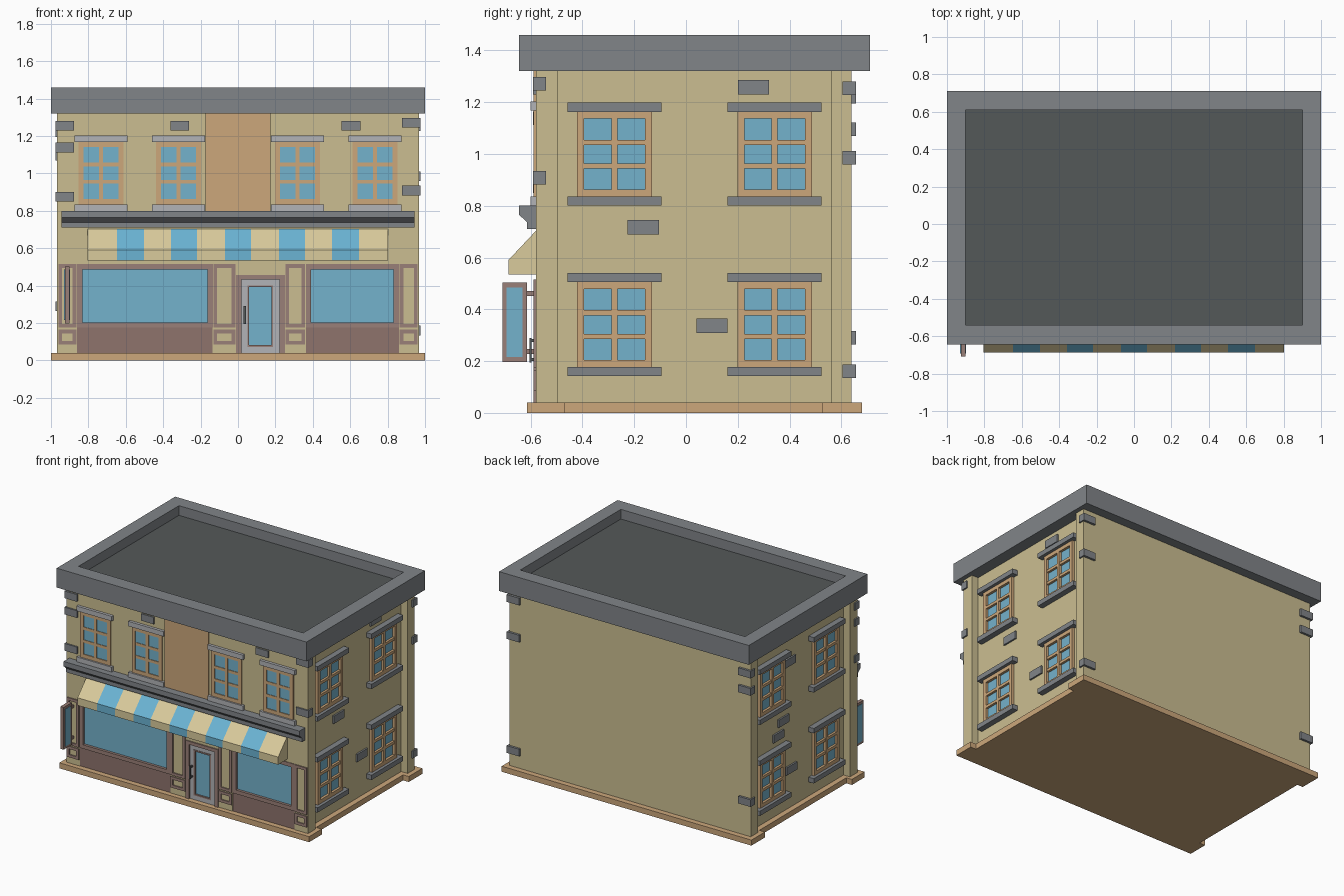
import bpy, bmesh

if "Cube" in bpy.data.objects:
    bpy.data.objects.remove(bpy.data.objects["Cube"])

def material(name, hexcol):
    m = bpy.data.materials.new(name)
    c = [int(hexcol[i:i + 2], 16) / 255 for i in (0, 2, 4)]
    m.diffuse_color = [((v + 0.055) / 1.055) ** 2.4 for v in c] + [1]
    m.use_nodes = True
    m.node_tree.nodes["Principled BSDF"].inputs["Base Color"].default_value = m.diffuse_color
    return m

WALL = material("sand_wall", "CBBE91")
WOOD = material("tan_wood", "CCA77B")
GREY = material("grey_stone", "818589")
ROOF = material("dark_roof", "545859")
LIGHT = material("light_grey", "B2B3B7")
MAUVE = material("mauve_trim", "9A8078")
BROWN = material("dark_mauve_panel", "8E736C")
GLASS = material("blue_glass", "74B2CC")
CREAM = material("awning_cream", "DACB9C")
BLUE = material("awning_blue", "6BB4D4")

FRONT_Y, SIDE_X = -0.58, 0.915

def boxes(name, mat, items):
    """One object made of boxes given as (x0, x1, y0, y1, z0, z1)."""
    bm = bmesh.new()
    for x0, x1, y0, y1, z0, z1 in items:
        vs = bmesh.ops.create_cube(bm, size=1)["verts"]
        for v in vs:
            v.co = (x0 if v.co.x < 0 else x1, y0 if v.co.y < 0 else y1, z0 if v.co.z < 0 else z1)
    return finish(name, bm, [mat])

def finish(name, bm, mats):
    bmesh.ops.recalc_face_normals(bm, faces=bm.faces)
    me = bpy.data.meshes.new(name)
    bm.to_mesh(me)
    bm.free()
    for m in mats:
        me.materials.append(m)
    ob = bpy.data.objects.new(name, me)
    bpy.context.collection.objects.link(ob)
    return ob

def on(face, u0, u1, v0, v1, d, back=0.01):
    """Box on a facade: u along the wall, v up, d how far it stands out."""
    if face == "front":
        return (u0, u1, FRONT_Y - d, FRONT_Y + back, v0, v1)
    if face == "right":
        return (SIDE_X - back, SIDE_X + d, u0, u1, v0, v1)
    return (-SIDE_X - d, -SIDE_X + back, u0, u1, v0, v1)

def ring(face, u0, u1, v0, v1, w, d, back=0.01):
    """Four bars forming a rectangular frame."""
    return [on(face, u0, u0 + w, v0, v1, d, back), on(face, u1 - w, u1, v0, v1, d, back),
            on(face, u0 + w, u1 - w, v0, v0 + w, d, back), on(face, u0 + w, u1 - w, v1 - w, v1, d, back)]

def extrude_profile(name, pts, xs, mats, rule=lambda i: 0):
    """Sweep a closed (y, z) profile along x through the stations xs."""
    bm = bmesh.new()
    rows = [[bm.verts.new((x, y, z)) for y, z in pts] for x in xs]
    n = len(pts)
    for i in range(len(xs) - 1):
        for j in range(n):
            k = (j + 1) % n
            f = bm.faces.new((rows[i][j], rows[i][k], rows[i + 1][k], rows[i + 1][j]))
            f.material_index = rule(i)
    bm.faces.new(rows[0])
    bm.faces.new(rows[-1])
    return finish(name, bm, mats)

# Base slab, notched along both sides
boxes("base_slab", WOOD, [(-1, 1, -0.615, -0.47, 0, 0.04), (-1, 1, 0.525, 0.68, 0, 0.04),
                          (-0.955, 0.955, -0.47, 0.525, 0, 0.04)])

# Walls: core, corner piers, upper front slab, inner shop piers
walls = [(-SIDE_X, SIDE_X, -0.545, 0.64, 0.04, 1.34), (-0.86, 0.86, FRONT_Y, -0.54, 0.51, 1.32)]
for s in (-1, 1):
    a, b = sorted((s * 0.86, s * 0.967))
    walls += [(a, b, FRONT_Y, -0.495, 0.04, 1.32), (a, b, 0.56, 0.64, 0.04, 1.32)]
piers = [(-0.135, -0.01), (0.25, 0.363)]
walls += [(a, b, FRONT_Y, -0.54, 0.04, 0.52) for a, b in piers]
boxes("walls", WALL, walls)

# Roof parapet and sunken roof
boxes("roof_parapet", GREY, [(-1, 1, -0.645, -0.54, 1.32, 1.46), (-1, 1, 0.61, 0.71, 1.32, 1.46),
                             (-1, -0.9, -0.54, 0.61, 1.32, 1.46), (0.9, 1, -0.54, 0.61, 1.32, 1.46)])
boxes("roof_deck", ROOF, [(-0.9, 0.9, -0.54, 0.61, 1.345, 1.39)])

# Sash windows
def window(name, face, u, half, v0, v1, stone):
    ub = half + (0.02 if face == "front" else 0.037)
    e, m, t = 0.027, 0.011, 0.02
    d = 0.008 if face == "front" else 0.02
    bars = ring(face, u - half, u + half, v0, v1, e, d)
    bars.append(on(face, u - m, u + m, v0 + e, v1 - e, d))
    for i in (1, 2):
        z = v0 + e + (v1 - v0 - 2 * e) * i / 3
        for a, b in ((u - half + e, u - m), (u + m, u + half - e)):
            bars.append(on(face, a, b, z - t / 2, z + t / 2, d - 0.002))
    boxes(name + "_frame", WOOD, bars)
    boxes(name + "_glass", GLASS, [on(face, u - half + e, u + half - e, v0 + e, v1 - e, 0.002, 0.004)])
    sd = 0.02 if face == "front" else 0.042
    boxes(name + "_lintel_and_sill", stone, [on(face, u - ub, u + ub, v1, v1 + 0.035, sd),
                                             on(face, u - ub, u + ub, v0 - 0.035, v0, sd)])

for i, u in enumerate((-0.732, -0.318, 0.318, 0.732)):
    window(f"front_window_{i}", "front", u, 0.121, 0.835, 1.168, LIGHT)
for face in ("left", "right"):
    for i, u in enumerate((-0.276, 0.342)):
        for j, v in enumerate((0.177, 0.835)):
            window(f"{face}_window_{i}_{j}", face, u, 0.144, v, v + 0.328, GREY)

# Tan panel in the middle of the upper front
boxes("front_panel", WOOD, [on("front", -0.175, 0.175, 0.80, 1.32, 0.009)])

# Shop cornice and striped awning
extrude_profile("shop_cornice", [(-0.575, 0.80), (-0.645, 0.80), (-0.645, 0.765), (-0.615, 0.738),
                                 (-0.615, 0.71), (-0.575, 0.71)], (-0.945, 0.943), [GREY])
stripes = (-0.805, -0.647, -0.503, -0.358, -0.22, -0.07, 0.07, 0.22, 0.358, 0.503, 0.647, 0.802)
extrude_profile("awning", [(-0.575, 0.708), (-0.686, 0.59), (-0.686, 0.535), (-0.575, 0.535)],
                stripes, [CREAM, BLUE], lambda i: i % 2)

# Shop bays: frame, window glass, stall riser
for name, a, b in (("left_bay", -0.86, -0.135), ("right_bay", 0.363, 0.86)):
    boxes(name + "_frame", MAUVE, ring("front", a, b, 0.175, 0.515, 0.028, 0.004, 0.04))
    boxes(name + "_glass", GLASS, [on("front", a + 0.028, b - 0.028, 0.2, 0.49, -0.015, 0.04)])
    boxes(name + "_riser", BROWN, [on("front", a, b, 0.04, 0.175, -0.004, 0.04)])

# Moulded frames on the four shop piers
trim = []
for a, b in piers + [(-0.965, -0.86), (0.86, 0.965)]:
    trim += ring("front", a + 0.004, b - 0.004, 0.175, 0.515, 0.02, 0.008)
    trim += ring("front", a + 0.004, b - 0.004, 0.085, 0.165, 0.02, 0.008)
boxes("pier_mouldings", MAUVE, trim)

# Door
door_surround = [on("front", -0.01, 0.018, 0.04, 0.458, 0.008, 0.04), on("front", 0.222, 0.25, 0.04, 0.458, 0.008, 0.04),
                 on("front", 0.018, 0.222, 0.434, 0.458, 0.008, 0.04)]
boxes("door_surround", MAUVE, door_surround)
boxes("door_top_fascia", WALL, [on("front", -0.01, 0.25, 0.458, 0.515, 0, 0.04)])
boxes("door_leaf", LIGHT, ring("front", 0.018, 0.222, 0.04, 0.434, 0.034, -0.004, 0.04))
boxes("door_glass_rim", MAUVE, ring("front", 0.05, 0.188, 0.072, 0.402, 0.01, 0.0, 0.03))
boxes("door_glass", GLASS, [on("front", 0.052, 0.186, 0.074, 0.4, -0.012, 0.04)])
boxes("door_handle", ROOF, [on("front", 0.03, 0.042, 0.195, 0.29, 0.024, -0.016),
                            on("front", 0.031, 0.041, 0.2, 0.212, 0.02, 0.01),
                            on("front", 0.031, 0.041, 0.273, 0.285, 0.02, 0.01)])

# Hanging sign with blue faces
boxes("sign_board", MAUVE, [(-0.926, -0.9, -0.709, -0.615, 0.197, 0.503)]
      + [(-0.919, -0.907, -0.62, -0.575, z, z + 0.018) for z in (0.228, 0.452)])
boxes("sign_faces", GLASS, [(-0.929, -0.897, -0.693, -0.632, 0.215, 0.485)])

# Corner quoins: (x sign, front or back, centre height)
quoins = []
for s, heights_f, heights_b in ((-1, (1.255, 1.138, 0.875), (1.22, 1.095, 0.29)),
                                (1, (1.271, 0.909), (1.253, 0.985, 0.16))):
    x0, x1 = sorted((s * 0.877, s * 0.977))
    quoins += [(x0, x1, -0.591, -0.54, z - 0.026, z + 0.026) for z in heights_f]
    quoins += [(x0, x1, 0.605, 0.656, z - 0.026, z + 0.026) for z in heights_b]
boxes("corner_quoins", GREY, quoins)

# Loose accent bricks in the walls
bricks = [on("front", u - 0.05, u + 0.05, 1.23, 1.28, 0.01) for u in (-0.312, 0.604)]
for face, spots in (("right", ((0.26, 1.258), (-0.165, 0.716), (0.1, 0.337))),
                    ("left", ((0.125, 1.1), (0.2, 0.7), (0.26, 0.61), (0.11, 0.32)))):
    bricks += [on(face, u - 0.06, u + 0.06, v - 0.028, v + 0.028, 0.012) for u, v in spots]
boxes("accent_bricks", GREY, bricks)
